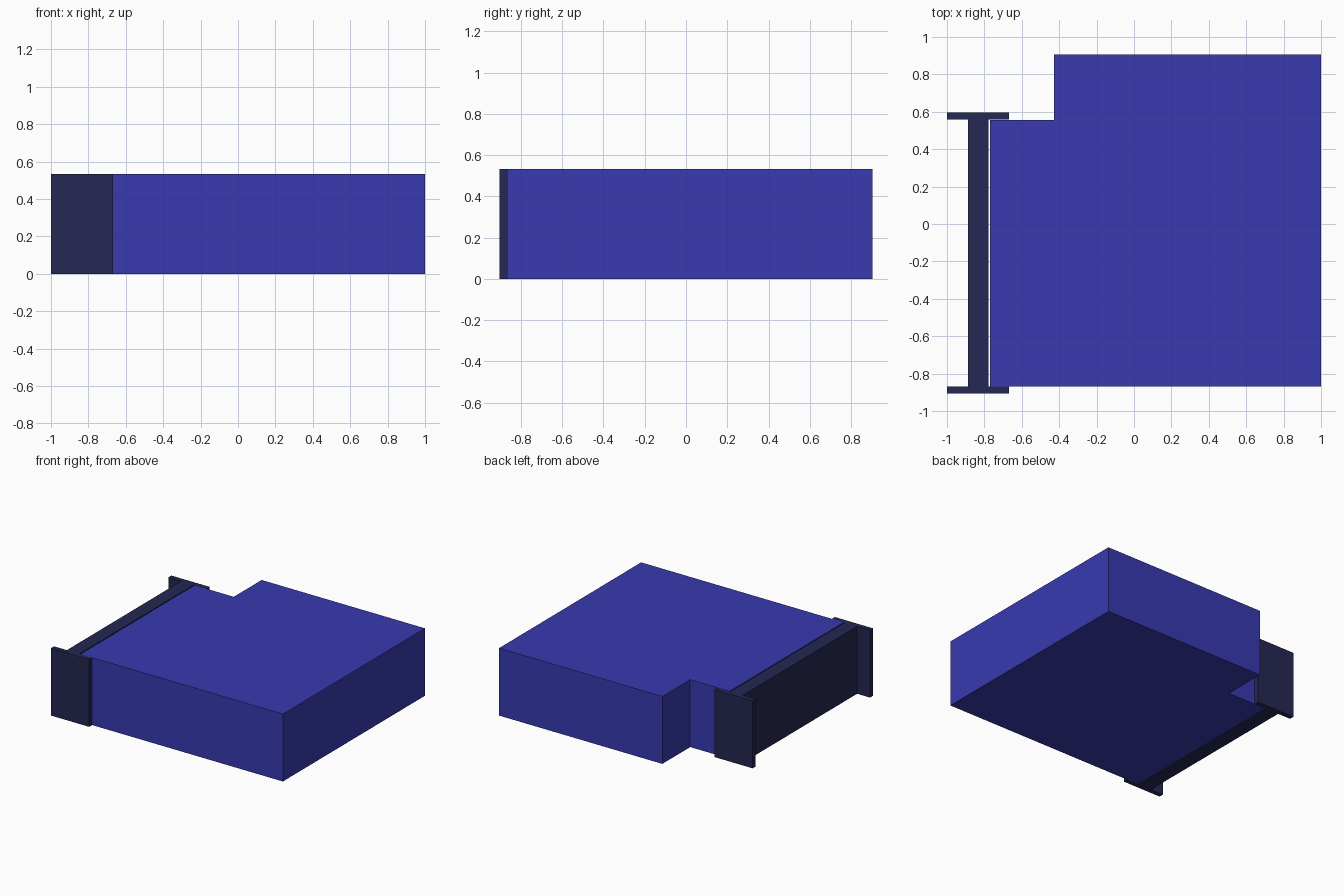
import bpy
import bmesh

if "Cube" in bpy.data.objects:
    bpy.data.objects.remove(bpy.data.objects["Cube"])

HEIGHT = 0.533


def material(name, color):
    mat = bpy.data.materials.new(name)
    mat.diffuse_color = color
    mat.use_nodes = True
    mat.node_tree.nodes["Principled BSDF"].inputs["Base Color"].default_value = mat.diffuse_color
    return mat


def extrude_outline(name, outline, mat):
    """Extrude a floor outline from z = 0 to the shared height."""
    bm = bmesh.new()
    face = bm.faces.new([bm.verts.new((x, y, 0)) for x, y in outline])
    result = bmesh.ops.extrude_face_region(bm, geom=[face], use_keep_orig=True)
    top = [v for v in result["geom"] if isinstance(v, bmesh.types.BMVert)]
    bmesh.ops.translate(bm, verts=top, vec=(0, 0, HEIGHT))
    bmesh.ops.recalc_face_normals(bm, faces=bm.faces)
    mesh = bpy.data.meshes.new(name)
    bm.to_mesh(mesh)
    bm.free()
    mesh.materials.append(mat)
    obj = bpy.data.objects.new(name, mesh)
    bpy.context.collection.objects.link(obj)
    return obj


def slab(name, x0, x1, y0, y1, mat):
    return extrude_outline(name, [(x0, y0), (x1, y0), (x1, y1), (x0, y1)], mat)


blue = material("blue", (0.040, 0.042, 0.434, 1))
navy = material("navy", (0.018, 0.021, 0.084, 1))

# Main block with a notched back left corner
extrude_outline("main_block", [
    (-0.77, -0.868), (1.0, -0.868), (1.0, 0.905),
    (-0.427, 0.905), (-0.427, 0.557), (-0.77, 0.557)], blue)

# Side wall, held between two end plates
slab("side_wall", -0.888, -0.778, -0.868, 0.559, navy)
for name, y in (("front_end_plate", -0.905), ("back_end_plate", 0.559)):
    slab(name, -1.0, -0.667, y, y + 0.037, navy)
